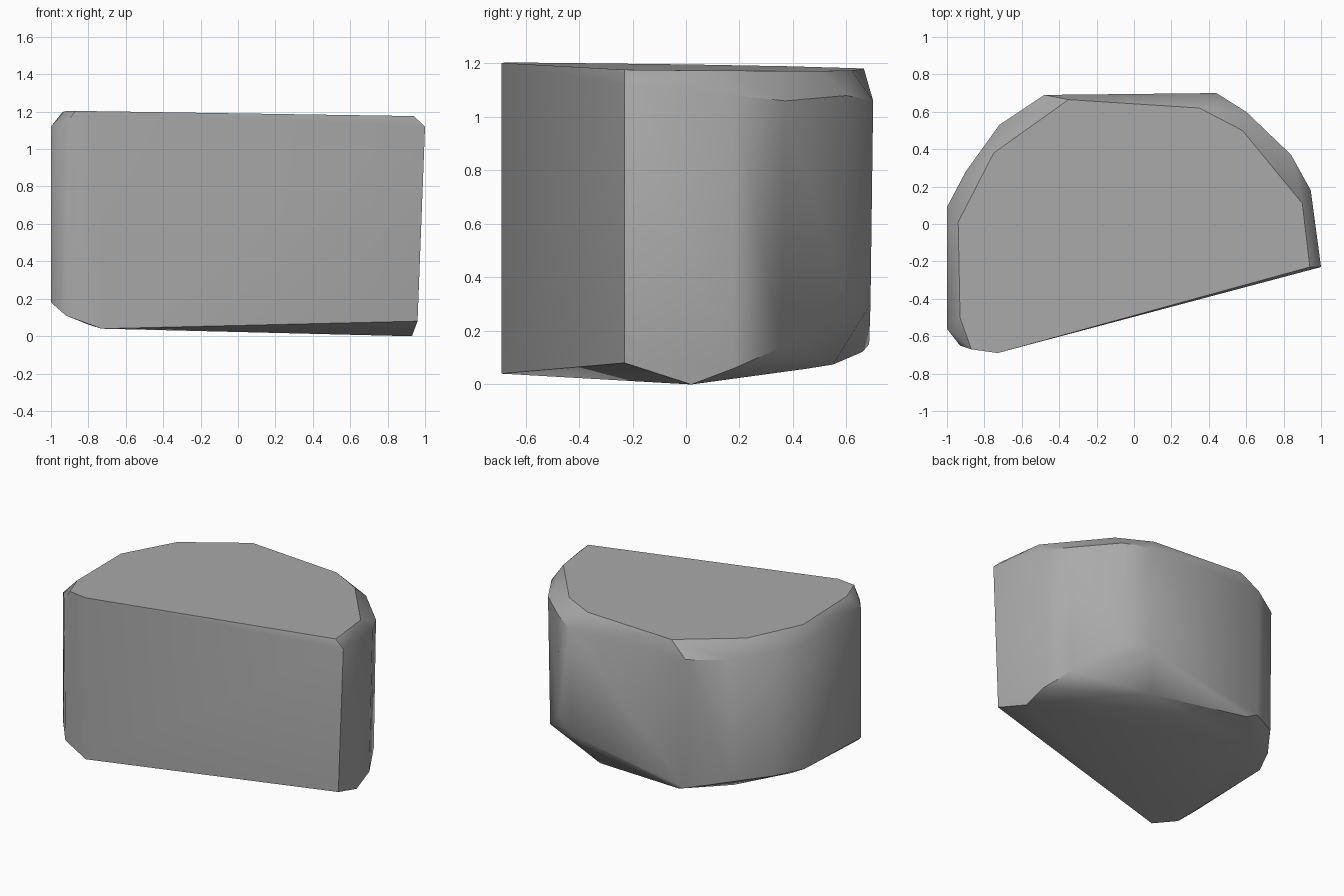
import bpy
import bmesh
import math

# Remove the default cube
cube = bpy.data.objects.get("Cube")
if cube:
    bpy.data.objects.remove(cube, do_unlink=True)


def flat_material(name, colour):
    material = bpy.data.materials.new(name)
    material.use_nodes = True
    material.diffuse_color = colour
    shader = material.node_tree.nodes["Principled BSDF"]
    shader.inputs["Base Color"].default_value = colour
    return material


def top_height(x, y):
    return 1.185 - 0.012 * x - 0.012 * y


def base_height(x, y):
    return 0.05 - 0.056 * x + 0.074 * y


def on_plane(outline, height):
    return [(x, y, height(x, y)) for x, y in outline]


def build_stone(name, points, material):
    """Wrap a faceted convex skin around the corner points."""
    bm = bmesh.new()
    for point in points:
        bm.verts.new(point)
    hull = bmesh.ops.convex_hull(bm, input=bm.verts[:])
    loose = [v for v in bm.verts if not v.link_faces]
    bmesh.ops.delete(bm, geom=loose, context="VERTS")
    bmesh.ops.dissolve_limit(bm, angle_limit=math.radians(1.5),
                             verts=bm.verts[:], edges=bm.edges[:])
    bmesh.ops.recalc_face_normals(bm, faces=bm.faces[:])
    mesh = bpy.data.meshes.new(name)
    bm.to_mesh(mesh)
    bm.free()
    mesh.materials.append(material)
    stone = bpy.data.objects.new(name, mesh)
    bpy.context.collection.objects.link(stone)
    return stone


# Flat top, inset from the walls
top = on_plane([(-.73, -.69), (.94, -.23), (.9, .11), (.58, .5), (.35, .62),
                (-.35, .665), (-.75, .38), (-.94, .01), (-.93, -.5),
                (-.87, -.67)], top_height)

# Upper rim of the walls, where the worn top edge begins
upper_rim = [(1, -.23, 1.12), (.945, .18, 1.08), (.84, .37, 1.06),
             (.6, .6, 1.08), (.44, .7, 1.06), (-.48, .69, 1.08),
             (-.72, .53, 1.08), (-.9, .28, 1.1), (-1, .09, 1.1),
             (-1, -.56, 1.12), (-.93, -.65, 1.12)]

# Lower rim of the walls, with the deeper worn back corner
lower_rim = [(.96, -.23, .08), (.92, .18, .06), (.83, .36, .14),
             (.6, .59, .35), (.43, .69, .3), (-.47, .685, .15),
             (-.72, .52, .2), (-.9, .28, .2), (-1, .08, .2),
             (-1, -.56, .18), (-.92, -.65, .11)]

# Tilted flat underside
base = on_plane([(.93, .02), (.72, .2), (.45, .45), (.3, .55), (-.4, .66),
                 (-.66, .4), (-.84, 0), (-.8, -.45), (-.73, -.69)],
                base_height)

stone_grey = flat_material("stone grey", (.4, .4, .4, 1))
rock = build_stone("cut_rock", top + upper_rim + lower_rim + base, stone_grey)

# Blend the worn edges, keep the cut edges crisp
bpy.ops.object.select_all(action="DESELECT")
rock.select_set(True)
bpy.context.view_layer.objects.active = rock
bpy.ops.object.shade_smooth_by_angle(angle=math.radians(40))
